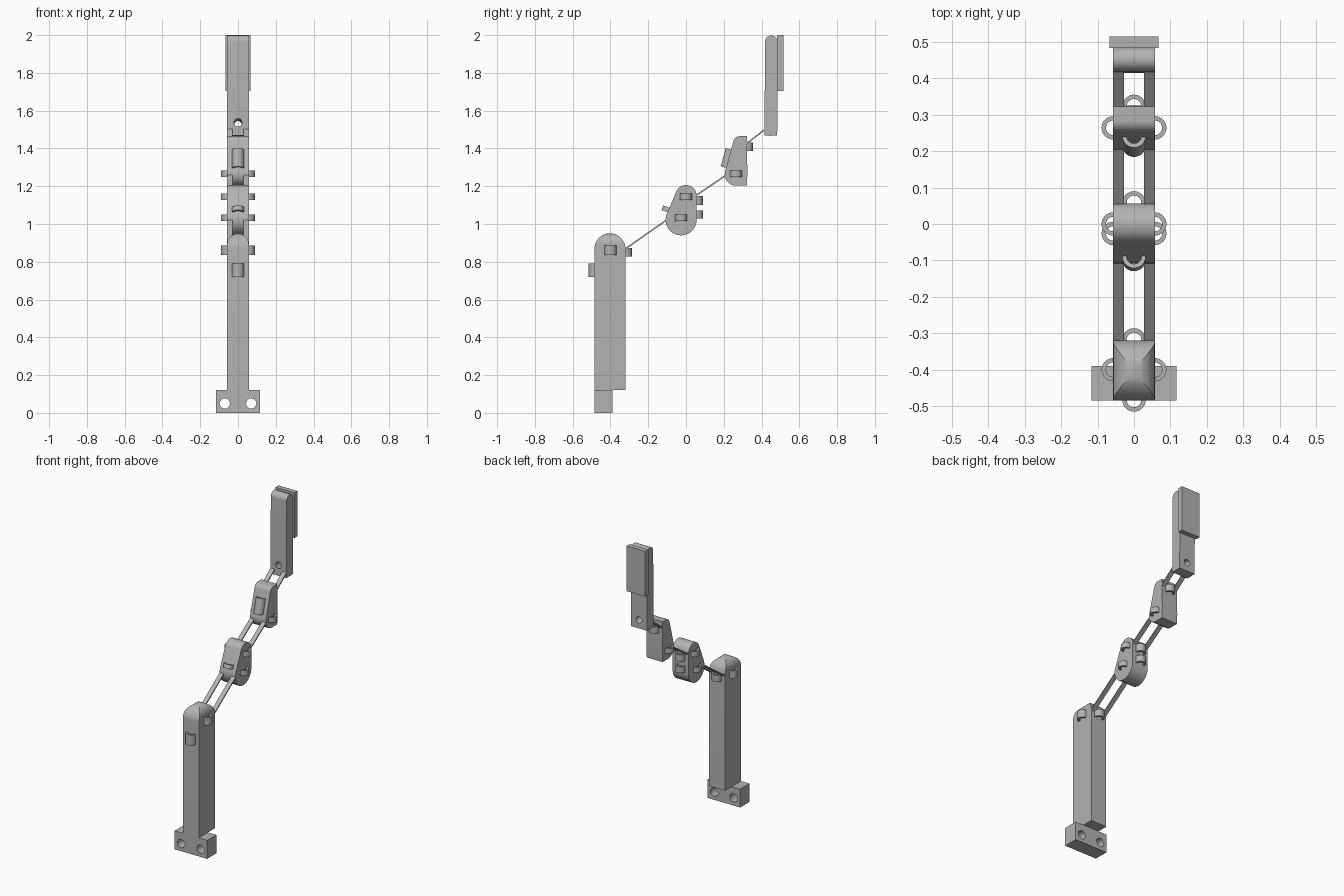
import bpy, bmesh
from math import sin, cos, pi, radians
from mathutils import Vector, Matrix

cube = bpy.data.objects.get("Cube")
if cube:
    bpy.data.objects.remove(cube, do_unlink=True)

grey = bpy.data.materials.new("plain grey")
grey.use_nodes = True
grey.diffuse_color = (0.45, 0.45, 0.45, 1)
grey.node_tree.nodes["Principled BSDF"].inputs["Base Color"].default_value = grey.diffuse_color

HALF = 0.057  # half width of every link


def finish(name, bm):
    bmesh.ops.recalc_face_normals(bm, faces=bm.faces)
    mesh = bpy.data.meshes.new(name)
    bm.to_mesh(mesh)
    bm.free()
    mesh.materials.append(grey)
    ob = bpy.data.objects.new(name, mesh)
    bpy.context.collection.objects.link(ob)
    return ob


def smooth(ob):
    bpy.ops.object.select_all(action="DESELECT")
    ob.select_set(True)
    bpy.context.view_layer.objects.active = ob
    bpy.ops.object.shade_smooth_by_angle(angle=radians(30))


def hull(name, discs, half=HALF, steps=48, matrix=None):
    """Prism along x wrapped around discs (y, z, radius); radius 0 is a corner."""
    bm = bmesh.new()
    for y, z, r in discs:
        for i in range(steps if r else 1):
            a = 2 * pi * i / steps
            for x in (-half, half):
                bm.verts.new((x, y + r * cos(a), z + r * sin(a)))
    out = bmesh.ops.convex_hull(bm, input=bm.verts[:])
    loose = [v for v in bm.verts if not v.link_faces]
    bmesh.ops.delete(bm, geom=loose, context="VERTS")
    bmesh.ops.dissolve_limit(bm, angle_limit=radians(0.5), verts=bm.verts[:], edges=bm.edges[:])
    if matrix:
        bm.transform(matrix)
    return finish(name, bm)


def box(name, lo, hi):
    lo, hi = Vector(lo), Vector(hi)
    bm = bmesh.new()
    bmesh.ops.create_cube(bm, size=1)
    bm.transform(Matrix.Translation((lo + hi) / 2) @ Matrix.Diagonal((*(hi - lo), 1)))
    return finish(name, bm)


def rod(name, centre, radius, length, tilt):
    bm = bmesh.new()
    bmesh.ops.create_cone(bm, cap_ends=True, segments=32, radius1=radius, radius2=radius, depth=length)
    bm.transform(Matrix.Translation(centre) @ Matrix.Rotation(tilt, 4, "X"))
    return finish(name, bm)


def carve(ob, cutter, operation="DIFFERENCE"):
    """Apply a boolean and discard the cutter."""
    mod = ob.modifiers.new("cut", "BOOLEAN")
    mod.operation, mod.object, mod.solver = operation, cutter, "EXACT"
    deps = bpy.context.evaluated_depsgraph_get()
    mesh = bpy.data.meshes.new_from_object(ob.evaluated_get(deps))
    ob.modifiers.clear()
    ob.data = mesh
    bpy.data.objects.remove(cutter, do_unlink=True)


def guide(name, centre, length, tilt=0, outer=0.032, inner=0.02):
    """Short tube that a tendon runs through."""
    bm = bmesh.new()
    h = length / 2
    vs = [bm.verts.new(p) for p in ((outer, 0, -h), (outer, 0, h), (inner, 0, h), (inner, 0, -h))]
    es = [bm.edges.new((vs[i], vs[(i + 1) % 4])) for i in range(4)]
    bmesh.ops.spin(bm, geom=vs + es, cent=(0, 0, 0), axis=(0, 0, 1), angle=2 * pi, steps=32)
    bmesh.ops.remove_doubles(bm, verts=bm.verts[:], dist=1e-5)
    bm.transform(Matrix.Translation(centre) @ Matrix.Rotation(tilt, 4, "X"))
    smooth(finish(name, bm))


def side_guides(name, y, z, length):
    for side, x in (("left", HALF), ("right", -HALF)):
        guide(f"{side}_{name}", (x, y, z), length)


# Base column, domed across both directions
column = hull("base_column", [(-0.4025, 0.868, 0.0825), (-0.485, 0.12, 0), (-0.32, 0.12, 0)])
arch = hull("arch_cutter", [(0, 0.893, HALF), (-HALF, 0, 0), (HALF, 0, 0)], half=1,
            matrix=Matrix.Rotation(pi / 2, 4, "Z"))
carve(column, arch, "INTERSECT")
smooth(column)

# Mounting foot with two bolt holes
foot = box("mounting_foot", (-0.117, -0.485, 0), (0.117, -0.39, 0.12))
for x in (-0.07, 0.07):
    carve(foot, rod("bolt_cutter", (x, -0.44, 0.05), 0.027, 0.3, pi / 2))
smooth(foot)

# Lower, upper and tip links
smooth(hull("lower_link", [(-0.026, 1.022, 0.082), (0, 1.15, 0.056)]))
smooth(hull("upper_link", [(0.265, 1.263, 0.06), (0.285, 1.43, 0.035),
                           (0.322, 1.203, 0), (0.322, 1.465, 0)]))
tip = hull("tip_link", [(0.452, 1.965, 0.033), (0.445, 1.497, 0.03),
                        (0.415, 1.468, 0), (0.483, 1.468, 0)])
carve(tip, rod("tendon_cutter", (0, 0.45, 1.53), 0.021, 0.3, pi / 2 - 0.2))
smooth(tip)

# Pad on the back of the tip
box("tip_pad", (-0.067, 0.483, 1.705), (0.067, 0.515, 2.0))

# Paired flexible straps between links
straps = {
    "base": ((-0.34, 0.855), (-0.08, 1.037)),
    "middle": ((0.03, 1.136), (0.23, 1.27)),
    "tip": ((0.3, 1.41), (0.425, 1.506)),
}
for name, ends in straps.items():
    a, b = Vector(ends[0]), Vector(ends[1])
    n = (b - a).orthogonal().normalized() * 0.004
    corners = [(*(p + s * n), 0) for p in (a, b) for s in (-1, 1)]
    for side, x in (("left", 0.0425), ("right", -0.0425)):
        hull(f"{side}_{name}_strap", corners, half=0.0145, matrix=Matrix.Translation((x, 0, 0)))

# Tendon guides
side_guides("base_guide", -0.4, 0.86, 0.05)
side_guides("lower_link_bottom_guide", -0.026, 1.032, 0.034)
side_guides("lower_link_top_guide", 0, 1.145, 0.034)
side_guides("upper_link_guide", 0.264, 1.267, 0.034)
guide("base_front_guide", (0, -0.483, 0.755), 0.07)
guide("base_back_guide", (0, -0.318, 0.85), 0.044)
guide("lower_link_back_top_guide", (0, 0.058, 1.125), 0.048)
guide("lower_link_back_bottom_guide", (0, 0.058, 1.05), 0.042)
guide("lower_link_front_guide", (0, -0.095, 1.075), 0.026, -0.35)
guide("upper_link_back_guide", (0, 0.323, 1.41), 0.045)
guide("upper_link_front_guide", (0, 0.228, 1.345), 0.1, -0.26)
